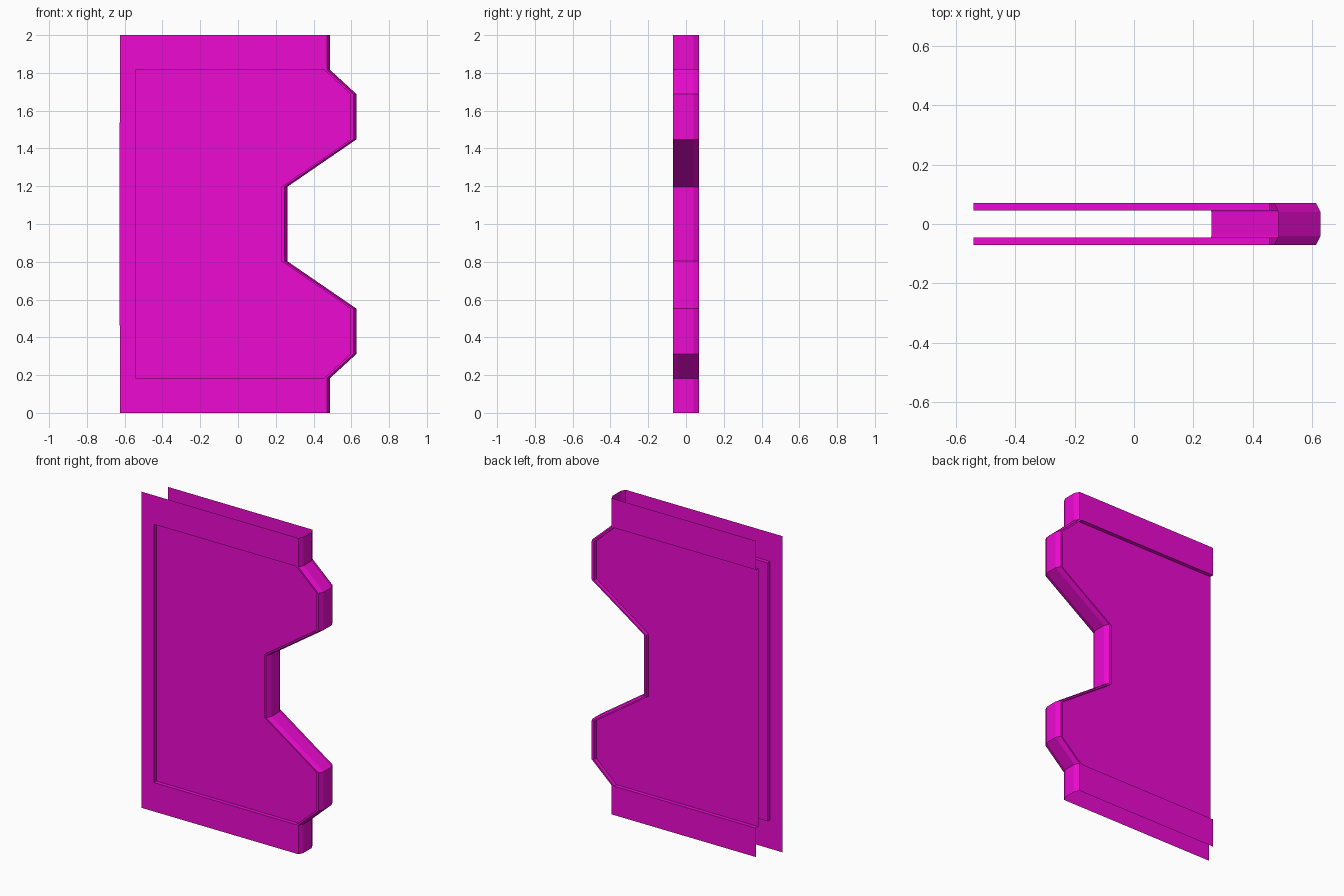
import bpy, bmesh

if "Cube" in bpy.data.objects:
    bpy.data.objects.remove(bpy.data.objects["Cube"])

# Right-hand outline at the middle of the edge (x, z), bottom to top
half = [(0.486, 0.0), (0.486, 0.183), (0.627, 0.312), (0.627, 0.552), (0.261, 0.803)]
outline = half + [(x, 2 - z) for x, z in reversed(half)]
tabs = outline[1:-1]              # portion bordering the recessed panel

LEFT, INNER = -0.625, -0.54       # front sheet edge, recess edge
Y_OUT, Y_IN, Y_MID = 0.07, 0.045, 0.04
RIM, PANEL = -0.015, -0.031       # x shifts of the chamfer and the recess
Z0, Z1 = tabs[0][1], tabs[-1][1]

bm = bmesh.new()


def face(pts):
    bm.faces.new([bm.verts.new(p) for p in pts])


def flat(pts, y):
    face([(x, y, z) for x, z in pts])


def band(line, a, b):
    """Strip along a line between two (x shift, y) sections."""
    for (x0, z0), (x1, z1) in zip(line, line[1:]):
        face([(x0 + a[0], a[1], z0), (x1 + a[0], a[1], z1),
              (x1 + b[0], b[1], z1), (x0 + b[0], b[1], z0)])


def sheet(side, has_left_frame):
    y, yi = side * Y_OUT, side * Y_IN
    left = LEFT if has_left_frame else INNER
    xr, xp = tabs[0][0] + RIM, tabs[0][0] + PANEL
    # top and bottom strips
    for end, z in ((0, Z0), (2, Z1)):
        pts = [(left, end), (xr, end), (xr, z), (xp, z), (INNER, z)]
        flat(pts + ([(left, z)] if has_left_frame else []), y)
        band([(INNER, z), (xp, z)], (0, y), (0, yi))
    # left frame and its recess wall
    if has_left_frame:
        flat([(left, Z0), (INNER, Z0), (INNER, Z1), (left, Z1), (left - 0.003, 1)], y)
        band([(INNER, Z0), (INNER, Z1)], (0, y), (0, yi))
    # rim, recess wall and recessed panel
    band(tabs, (RIM, y), (PANEL, y))
    band(tabs, (PANEL, y), (PANEL, yi))
    flat([(INNER, Z0)] + [(x + PANEL, z) for x, z in tabs] + [(INNER, Z1)], yi)
    # chamfer of the edge
    band(outline, (RIM, y), (0, side * Y_MID))


sheet(-1, True)
sheet(1, False)
# flat middle of the edge joining both sheets
band(outline, (0, -Y_MID), (0, Y_MID))

bmesh.ops.remove_doubles(bm, verts=bm.verts, dist=0.0005)
bmesh.ops.recalc_face_normals(bm, faces=bm.faces)
# make sure the front panel faces outwards
bm.faces.ensure_lookup_table()
front = min(bm.faces, key=lambda f: f.calc_center_median().y)
if front.normal.y > 0:
    bmesh.ops.reverse_faces(bm, faces=bm.faces)

mesh = bpy.data.meshes.new("notched_panel_shell")
bm.to_mesh(mesh)
bm.free()
obj = bpy.data.objects.new("notched_panel_shell", mesh)
bpy.context.collection.objects.link(obj)

mat = bpy.data.materials.new("magenta")
mat.diffuse_color = (0.85, 0.003, 0.64, 1)
mat.use_nodes = True
mat.node_tree.nodes["Principled BSDF"].inputs["Base Color"].default_value = mat.diffuse_color
mesh.materials.append(mat)
